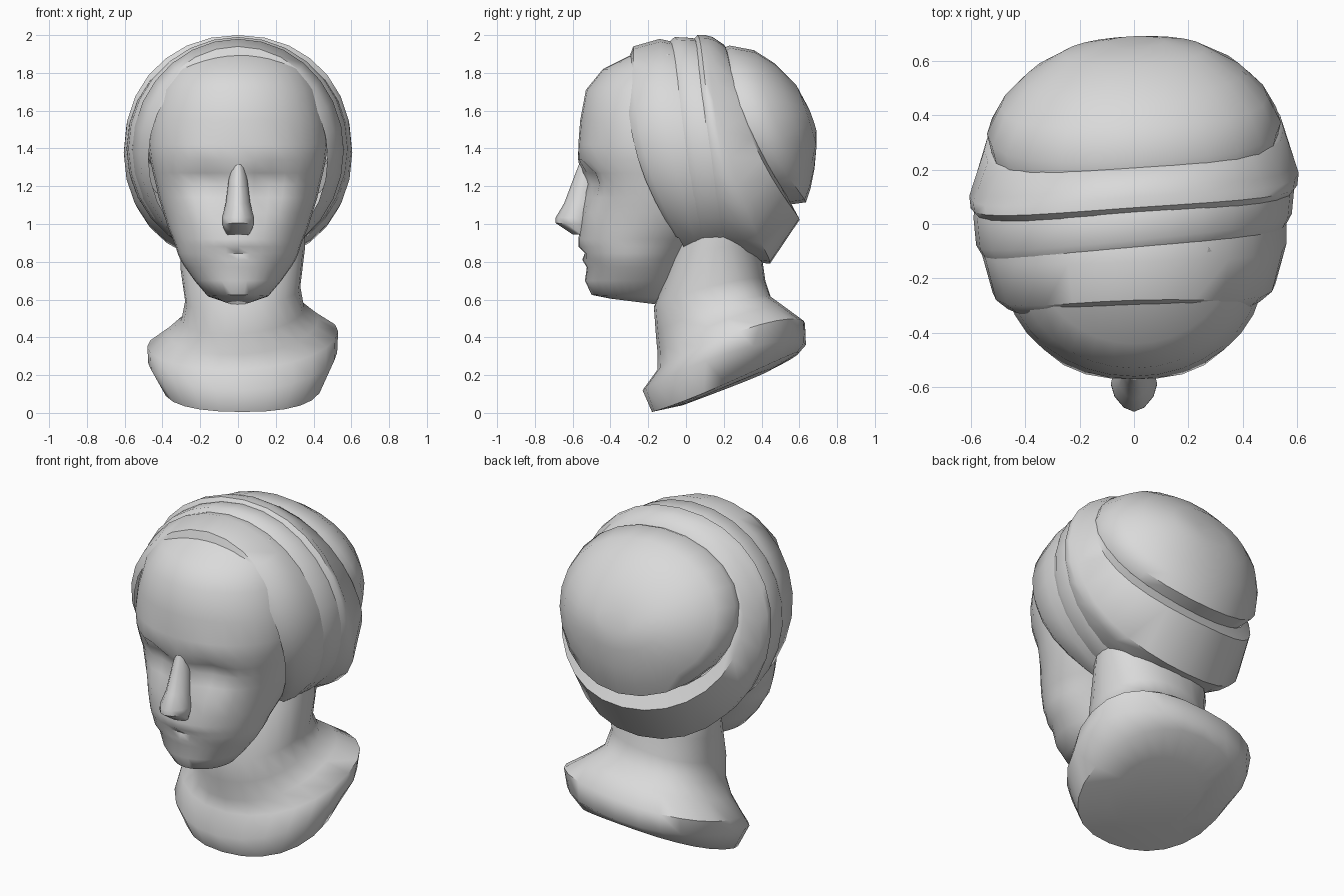
import bpy, bmesh, math

stone = bpy.data.materials.new("pale_stone")
stone.diffuse_color = (0.7, 0.7, 0.7, 1)


def power(v, e):
    return math.copysign(abs(v) ** e, v)


def loft(name, rings, sides, skew=0.0, square=2.0, x0=0.0, roll=0.0, angle=50,
         shape=None, caps=(False, False), drop=None):
    """Skin closed rings. Each ring: (y, z) at one end, (y, z) at the other end,
    half width, then optional (dy, dz) shift of its sides."""
    bm = bmesh.new()
    loops = []
    for y1, z1, y2, z2, w, *side in rings:
        dy, dz = side if side else (0, 0)
        loop = []
        for i in range(sides):
            t = 2 * math.pi * i / sides
            c, s = power(math.cos(t), 2 / square), power(math.sin(t), 2 / square)
            x = w * s
            y = (y1 + y2) / 2 + (y1 - y2) / 2 * c + dy * s * s + skew * x
            z = (z1 + z2) / 2 + (z1 - z2) / 2 * c + dz * s * s
            z += roll * x * z
            if shape:
                y += shape(x, y, z)
            loop.append(bm.verts.new((x + x0, y, z)))
        loops.append(loop)
    for a, b in zip(loops, loops[1:]):
        for i in range(sides):
            j = (i + 1) % sides
            bm.faces.new((a[i], a[j], b[j], b[i]))
    ends = [bm.faces.new(loops[0]), bm.faces.new(loops[-1])]
    bmesh.ops.recalc_face_normals(bm, faces=bm.faces)
    # Leave out faces buried inside other parts
    hidden = [f for f, keep in zip(ends, caps) if not keep]
    if drop:
        hidden += [f for f in bm.faces if f not in hidden and drop(f.calc_center_median())]
    bmesh.ops.delete(bm, geom=hidden, context='FACES')
    for f in bm.faces:
        f.smooth = True
    me = bpy.data.meshes.new(name)
    bm.to_mesh(me)
    bm.free()
    me.set_sharp_from_angle(angle=math.radians(angle))
    me.materials.append(stone)
    ob = bpy.data.objects.new(name, me)
    bpy.context.collection.objects.link(ob)
    return ob


def bump(x, z, cx, cz, rx, rz):
    return math.exp(-((abs(x) - cx) / rx) ** 2 - ((z - cz) / rz) ** 2)


def face_relief(x, y, z):
    """Eye sockets, eyelids, cheeks and lips on the front of the head."""
    if y > -0.2:
        return 0
    return (0.08 * bump(x, z, 0.16, 1.22, 0.09, 0.08)
            - 0.035 * bump(x, z, 0.18, 1.20, 0.05, 0.035)
            - 0.02 * bump(x, z, 0.2, 1.34, 0.12, 0.05)
            - 0.02 * bump(x, z, 0.22, 1.04, 0.09, 0.1)
            + 0.02 * bump(x, z, 0.0, 0.845, 0.1, 0.02))


def in_neck(c):
    return abs(c.x) < 0.27 and c.z < 1.0 and c.y < 0.3


# Head: front y, back y, height and half width from crown to jaw
head = [(-0.28, 0.2, 1.90, 0.28), (-0.44, 0.2, 1.82, 0.36), (-0.53, 0.2, 1.71, 0.42),
        (-0.56, 0.2, 1.55, 0.46), (-0.57, 0.2, 1.42, 0.475), (-0.57, 0.2, 1.34, 0.465),
        (-0.56, 0.2, 1.27, 0.45), (-0.545, 0.2, 1.21, 0.435), (-0.545, 0.2, 1.14, 0.42),
        (-0.55, 0.2, 1.06, 0.395), (-0.56, 0.15, 0.98, 0.37), (-0.57, 0.1, 0.92, 0.345),
        (-0.57, 0.06, 0.88, 0.33), (-0.555, 0.03, 0.845, 0.32), (-0.55, 0.0, 0.81, 0.305),
        (-0.525, -0.02, 0.77, 0.28), (-0.535, -0.05, 0.70, 0.23)]
rings = [(f, z, b, z, w) for f, b, z, w in head]
rings += [(-0.50, 0.625, -0.10, 0.61, 0.16), (-0.40, 0.605, -0.16, 0.575, 0.07)]
loft("head", rings, 32, shape=face_relief, caps=(False, True),
     drop=lambda c: c.y > 0.03 or (c.y > -0.15 and c.z > 1.35))

# Nose
loft("nose", [(-0.565, 1.32, -0.50, 1.32, 0.03), (-0.60, 1.23, -0.47, 1.23, 0.05),
              (-0.645, 1.11, -0.47, 1.11, 0.065), (-0.69, 1.035, -0.48, 1.03, 0.085),
              (-0.69, 1.005, -0.49, 0.99, 0.085), (-0.60, 0.945, -0.50, 0.94, 0.06)],
     12, square=1.7, caps=(False, True), drop=lambda c: c.y > -0.52)

# Neck flaring into the slanted shoulder base
loft("neck_and_shoulders", [
    (-0.02, 1.02, 0.36, 0.98, 0.33), (-0.08, 0.80, 0.40, 0.84, 0.33),
    (-0.17, 0.56, 0.42, 0.70, 0.305), (-0.16, 0.42, 0.45, 0.61, 0.325, 0.02, 0.01),
    (-0.15, 0.31, 0.53, 0.55, 0.40, 0.03, 0.03), (-0.15, 0.23, 0.63, 0.475, 0.505, 0.04, 0.04),
    (-0.23, 0.12, 0.635, 0.36, 0.50, 0.03, 0.05), (-0.18, 0.005, 0.60, 0.32, 0.42, 0.0, -0.02),
    (-0.02, 0.04, 0.45, 0.23, 0.25)],
    24, square=2.2, x0=0.025, roll=0.2, angle=60, caps=(False, True))

# Wrapped head cloth: three overlapping bands, front to back
loft("front_wrap", [
    (-0.30, 1.88, 0.02, 0.82, 0.475, -0.13, 0.0), (-0.28, 1.94, 0.03, 0.80, 0.52, -0.11, 0.0),
    (-0.14, 1.98, 0.08, 0.80, 0.56, -0.06, 0.0), (-0.07, 1.965, 0.12, 0.81, 0.56, -0.03, 0)],
    28, skew=0.03, drop=in_neck)
loft("middle_wrap", [
    (-0.10, 1.955, 0.05, 0.83, 0.56, -0.03, 0.0), (-0.06, 1.99, 0.08, 0.81, 0.58, -0.03, 0.0),
    (0.03, 1.985, 0.16, 0.81, 0.59, -0.01, 0.0), (0.09, 1.97, 0.21, 0.82, 0.58, -0.01, 0)],
    28, skew=0.10, drop=in_neck)
loft("back_wrap", [
    (0.03, 1.965, 0.16, 0.84, 0.58, -0.02, 0.0), (0.06, 2.0, 0.22, 0.82, 0.60, -0.04, 0.0),
    (0.10, 2.0, 0.33, 0.80, 0.605, -0.07, -0.02),
    (0.14, 1.99, 0.445, 0.79, 0.59, -0.10, -0.04), (0.20, 1.95, 0.60, 1.02, 0.55, -0.09, -0.03),
    (0.22, 1.90, 0.55, 1.11, 0.52, -0.08, 0)], 28, skew=0.07, square=2.1, drop=in_neck)

# Rounded cap at the back of the head
loft("back_cap", [
    (0.17, 1.92, 0.53, 1.10, 0.52, -0.08, 0), (0.23, 1.945, 0.635, 1.115, 0.54, -0.08, 0),
    (0.36, 1.92, 0.66, 1.19, 0.49, -0.06, 0), (0.47, 1.85, 0.68, 1.29, 0.40, -0.03, 0),
    (0.58, 1.74, 0.69, 1.40, 0.26), (0.645, 1.62, 0.69, 1.49, 0.11)],
    24, skew=0.04, caps=(False, True))
